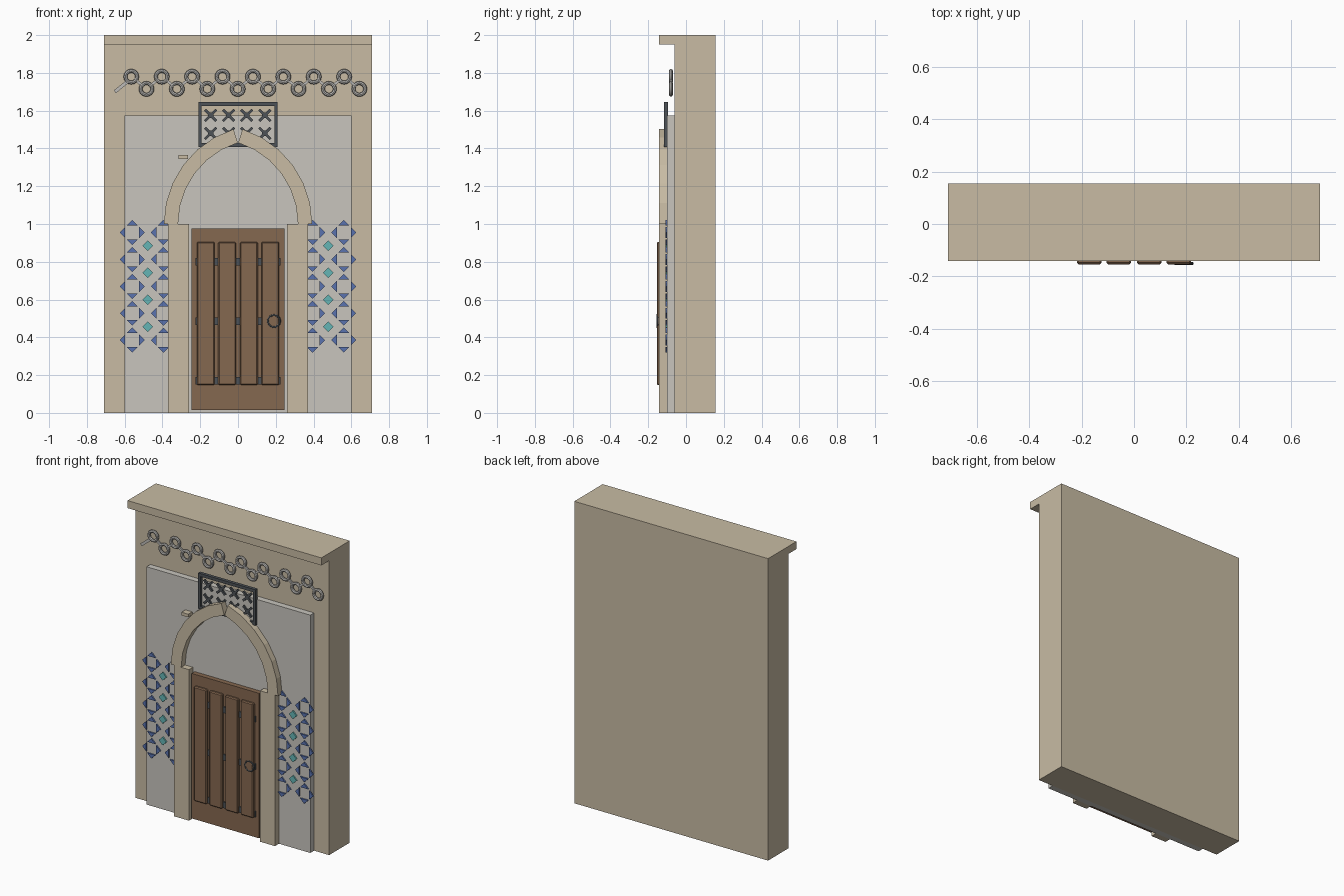
import bpy, bmesh, math

cube = bpy.data.objects.get("Cube")
if cube:
    bpy.data.objects.remove(cube, do_unlink=True)


def material(name, rgb):
    m = bpy.data.materials.new(name)
    m.use_nodes = True
    m.diffuse_color = (*rgb, 1)
    m.node_tree.nodes["Principled BSDF"].inputs["Base Color"].default_value = (*rgb, 1)
    return m


STONE = material("sandstone", (0.58, 0.50, 0.37))
PLASTER = material("pale plaster", (0.58, 0.56, 0.515))
WOOD = material("door wood", (0.235, 0.138, 0.08))
IRON = material("dark iron", (0.075, 0.085, 0.095))
SILVER = material("pale metal", (0.51, 0.50, 0.48))
BLUE = material("blue tile", (0.10, 0.17, 0.43))
TEAL = material("teal tile", (0.13, 0.46, 0.46))


def prisms(name, outlines, y0, y1, mat, bevel=0):
    """One object made of xz outlines, each extruded from y0 (front) to y1."""
    bm = bmesh.new()
    for pts in outlines:
        face = bm.faces.new([bm.verts.new((x, y0, z)) for x, z in pts])
        moved = bmesh.ops.extrude_face_region(bm, geom=[face], use_keep_orig=True)
        verts = [g for g in moved["geom"] if isinstance(g, bmesh.types.BMVert)]
        bmesh.ops.translate(bm, verts=verts, vec=(0, y1 - y0, 0))
    bmesh.ops.recalc_face_normals(bm, faces=bm.faces)
    me = bpy.data.meshes.new(name)
    bm.to_mesh(me)
    bm.free()
    me.materials.append(mat)
    ob = bpy.data.objects.new(name, me)
    bpy.context.collection.objects.link(ob)
    if bevel:
        mod = ob.modifiers.new("bevel", "BEVEL")
        mod.width = bevel
        mod.segments = 1
    return ob


def rect(x0, x1, z0, z1):
    return [(x0, z0), (x1, z0), (x1, z1), (x0, z1)]


def bar(x, z, length, width, angle):
    """Outline of a rotated bar centred on x, z."""
    c, s = math.cos(angle), math.sin(angle)
    corners = rect(-length / 2, length / 2, -width / 2, width / 2)
    return [(x + u * c - v * s, z + u * s + v * c) for u, v in corners]


def ring(name, x, y, z, major, minor, mat):
    bpy.ops.mesh.primitive_torus_add(
        location=(x, y, z), rotation=(math.pi / 2, 0, 0), major_radius=major,
        minor_radius=minor, major_segments=16, minor_segments=8)
    ob = bpy.context.object
    ob.name = name
    ob.data.materials.append(mat)
    bpy.ops.object.shade_smooth_by_angle()


# Wall with overhanging cornice, and the raised plaster panel
prisms("wall", [rect(-0.71, 0.71, 0, 2)], -0.06, 0.155, STONE)
prisms("cornice", [rect(-0.71, 0.71, 1.95, 2)], -0.142, -0.06, STONE)
prisms("plaster_panel", [rect(-0.6, 0.6, 0, 1.575)], -0.1, -0.06, PLASTER)

# Pilasters and pointed arch, with a notch at its tip
for side, s in (("left", 1), ("right", -1)):
    prisms(side + "_pilaster", [rect(s * 0.26, s * 0.37, 0, 1)], -0.142, -0.1, STONE)
    angles = [math.radians(a * 12.1) for a in range(7)]
    arc = [(r, a) for r, run in ((0.526, angles), (0.451, angles[::-1])) for a in run]
    pts = [(s * (r * math.cos(a) - 0.1335), 1 + r * math.sin(a)) for r, a in arc]
    prisms(side + "_arch_half", [pts], -0.142, -0.1, STONE)
prisms("small_stone_block", [rect(-0.315, -0.265, 1.345, 1.366)], -0.142, -0.1, STONE)

# Door with planks, iron straps and ring handle
prisms("door", [rect(-0.247, 0.247, 0.015, 0.975)], -0.132, -0.1, WOOD)
planks = [rect(x - 0.047, x + 0.047, 0.147, 0.905) for x in (-0.171, -0.058, 0.058, 0.171)]
prisms("door_planks", planks, -0.154, -0.13, WOOD, bevel=0.006)
straps = [rect(-0.225, 0.225, z - 0.02, z + 0.02) for z in (0.17, 0.485, 0.8)]
prisms("door_straps", straps, -0.14, -0.13, IRON)
ring("door_ring", 0.19, -0.151, 0.486, 0.032, 0.006, IRON)

# Window grille: frame and crosses
frame = [rect(-0.21, 0.21, 1.625, 1.645), rect(-0.21, 0.21, 1.408, 1.428),
         rect(-0.21, -0.192, 1.428, 1.625), rect(0.192, 0.21, 1.428, 1.625)]
prisms("grille_frame", frame, -0.117, -0.095, IRON)
crosses = []
for x in (-0.145, -0.05, 0.046, 0.142):
    for z in (1.48, 1.575):
        crosses += [bar(x, z, 0.085, 0.014, math.pi / 4),
                    bar(x, z, 0.085, 0.014, -math.pi / 4),
                    rect(x - 0.014, x + 0.014, z - 0.014, z + 0.014)]
prisms("grille_crosses", crosses, -0.11, -0.098, IRON)

# Zigzag chain of rings and links
links = []
for i in range(16):
    x = -0.565 + i * 0.0805
    up = i % 2 == 0
    ring(f"chain_ring_{i + 1}", x, -0.08, 1.78 if up else 1.715, 0.031, 0.01, SILVER)
    links.append(bar(x - 0.04, 1.748, 0.062, 0.014, 0.68 if up else -0.68))
links[0] = bar(-0.617, 1.728, 0.09, 0.018, 0.68)
prisms("chain_links", links, -0.085, -0.075, SILVER)

# Tile stars: four corner triangles each, with small diamonds between
for side, s in (("left", 1), ("right", -1)):
    stars, diamonds = [], []
    for x in (0.395, 0.56):
        for row in range(5):
            z = 0.385 + row * 0.1425
            for k in range(4):
                c, d = math.cos(k * math.pi / 2), math.sin(k * math.pi / 2)
                tri = [(0.066, 0), (0.037, 0.029), (0.037, -0.029)]
                stars.append([(s * x + u * c - v * d, z + u * d + v * c) for u, v in tri])
    for row in range(4):
        diamonds.append(bar(s * 0.477, 0.456 + row * 0.143, 0.039, 0.039, math.pi / 4))
    prisms(side + "_tile_stars", stars, -0.109, -0.1, BLUE)
    prisms(side + "_tile_diamonds", diamonds, -0.109, -0.1, TEAL)
